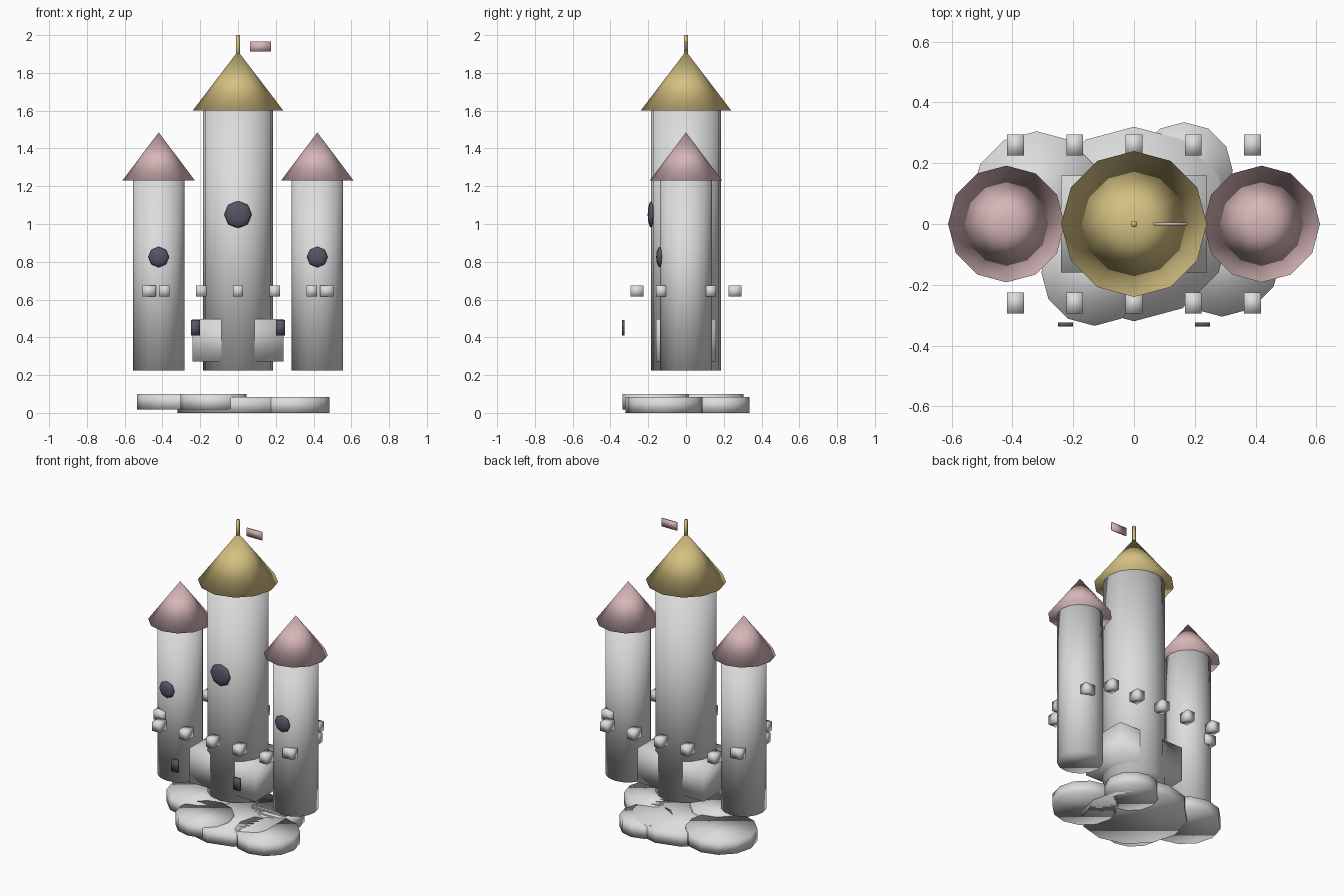
import bpy
import bmesh
from math import radians
from mathutils import Matrix

old = bpy.data.objects.get("Cube")
if old:
    bpy.data.objects.remove(old, do_unlink=True)


def material(name, rgb):
    m = bpy.data.materials.new(name)
    m.use_nodes = True
    m.diffuse_color = (*rgb, 1)
    m.node_tree.nodes["Principled BSDF"].inputs["Base Color"].default_value = (*rgb, 1)
    return m


white = material("white stone", (0.72, 0.72, 0.73))
pink = material("dusty pink", (0.68, 0.47, 0.48))
gold = material("pale gold", (0.66, 0.53, 0.22))
dark = material("dark slate", (0.09, 0.09, 0.13))


def finish(name, bm, mat):
    # Every part is softly shaded across its welded edges
    for f in bm.faces:
        f.smooth = True
    mesh = bpy.data.meshes.new(name)
    bm.to_mesh(mesh)
    bm.free()
    mesh.materials.append(mat)
    ob = bpy.data.objects.new(name, mesh)
    bpy.context.scene.collection.objects.link(ob)
    return ob


def tapered(name, mat, x, y, z0, z1, r0, r1, sides):
    bm = bmesh.new()
    bmesh.ops.create_cone(bm, cap_ends=True, segments=sides, radius1=r0, radius2=r1,
                          depth=z1 - z0, matrix=Matrix.Translation((x, y, (z0 + z1) / 2)))
    bmesh.ops.remove_doubles(bm, verts=bm.verts, dist=1e-5)
    return finish(name, bm, mat)


def box(name, mat, centre, size):
    bm = bmesh.new()
    bmesh.ops.create_cube(bm, size=1, matrix=Matrix.Translation(centre) @ Matrix.Diagonal((*size, 1)))
    return finish(name, bm, mat)


def round_window(name, centre, radius, depth):
    bm = bmesh.new()
    bmesh.ops.create_uvsphere(
        bm, u_segments=8, v_segments=6, radius=1,
        matrix=Matrix.Translation(centre) @ Matrix.Diagonal((radius, depth, radius, 1))
        @ Matrix.Rotation(radians(90), 4, "X"))
    return finish(name, bm, dark)


# Cloud base: overlapping flat discs
clouds = [("middle", 0, 0, 0.32, 0), ("back_left", 0.165, 0.175, 0.16, 0),
          ("front_left", 0.29, -0.11, 0.195, 0), ("front_right", -0.13, -0.16, 0.175, 0.018),
          ("back_right", -0.32, 0.09, 0.215, 0.018)]
for place, x, y, r, z in clouds:
    tapered("cloud_" + place, white, x, y, z, z + 0.083, r, r, 12)

# Main tower with roof, pole and flag
tapered("main_tower", white, 0, 0, 0.225, 1.6, 0.185, 0.185, 16)
tapered("main_roof", gold, 0, 0, 1.6, 1.915, 0.24, 0, 12)
tapered("flag_pole", gold, 0, 0, 1.87, 2.0, 0.011, 0.011, 8)
box("flag", pink, (0.12, 0, 1.939), (0.112, 0.01, 0.052))
round_window("main_window", (0, -0.182, 1.05), 0.073, 0.021)

# Keep around the foot of the main tower
box("keep", white, (0, 0, 0.385), (0.48, 0.32, 0.225))

# Side towers, slit windows and side battlements
for side, s in (("left", 1), ("right", -1)):
    tapered(side + "_tower", white, s * 0.42, 0, 0.225, 1.23, 0.137, 0.137, 16)
    tapered(side + "_roof", pink, s * 0.42, 0, 1.23, 1.485, 0.192, 0, 12)
    round_window(side + "_window", (s * 0.42, -0.138, 0.825), 0.055, 0.02)
    box(side + "_slit_window", dark, (s * 0.225, -0.331, 0.451), (0.05, 0.013, 0.08))
    for y in (-0.13, 0, 0.13):
        box(side + "_battlement", white, (s * 0.47, y, 0.645), (0.07, 0.055, 0.06))

# Front and back battlements
for y in (-0.26, 0.26):
    for i in range(-2, 3):
        box("battlement", white, (i * 0.195, y, 0.645), (0.055, 0.07, 0.06))
